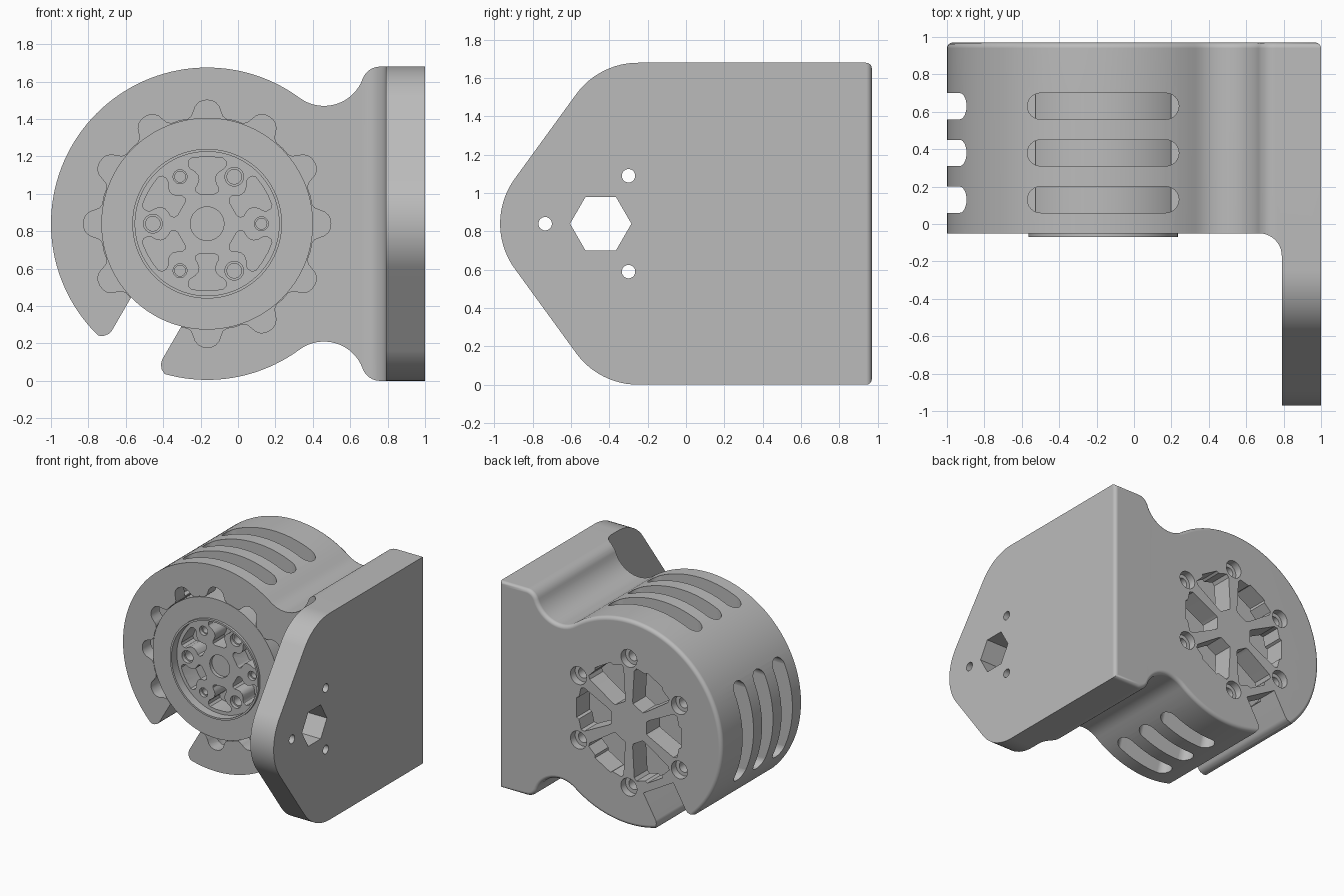
import bpy, bmesh
from math import sin, cos, radians, pi
from mathutils import Matrix, Vector

cube = bpy.data.objects.get("Cube")
if cube:
    bpy.data.objects.remove(cube, do_unlink=True)

grey = bpy.data.materials.new("plain grey")
grey.use_nodes = True
grey.diffuse_color = (0.5, 0.5, 0.5, 1)
grey.node_tree.nodes["Principled BSDF"].inputs["Base Color"].default_value = grey.diffuse_color

CX, CZ, R = -0.165, 0.84, 0.835      # motor axis and housing radius
FRONT, BACK, TOP = -0.05, 0.97, 1.68


def arc(cx, cy, r, a0, a1, n):
    return [(cx + r * cos(radians(a0 + (a1 - a0) * i / n)),
             cy + r * sin(radians(a0 + (a1 - a0) * i / n))) for i in range(n + 1)]


def circle(cx, cy, r, n=32):
    return arc(cx, cy, r, 0, 360, n)[:-1]


def around(angle, pts):
    """Place (outward, sideways) points around the motor axis."""
    c, s = cos(radians(angle)), sin(radians(angle))
    return [(CX + u * c - w * s, CZ + u * s + w * c) for u, w in pts]


def add_object(name, bm):
    bmesh.ops.recalc_face_normals(bm, faces=bm.faces)
    mesh = bpy.data.meshes.new(name)
    bm.to_mesh(mesh)
    bm.free()
    obj = bpy.data.objects.new(name, mesh)
    bpy.context.collection.objects.link(obj)
    mesh.materials.append(grey)
    return obj


def prism(name, pts, axis, lo, hi, bevel=0):
    """Extrude a flat outline along an axis, optionally rounding the far rim."""
    place = {"X": lambda p, d: (d, p[0], p[1]),
             "Y": lambda p, d: (p[0], d, p[1]),
             "Z": lambda p, d: (p[0], p[1], d)}[axis]
    bm = bmesh.new()
    near = [bm.verts.new(place(p, lo)) for p in pts]
    far = [bm.verts.new(place(p, hi)) for p in pts]
    bm.faces.new(near)
    cap = bm.faces.new(far)
    for i in range(len(pts)):
        j = (i + 1) % len(pts)
        bm.faces.new((near[i], near[j], far[j], far[i]))
    bmesh.ops.recalc_face_normals(bm, faces=bm.faces)
    if bevel:
        bmesh.ops.bevel(bm, geom=list(cap.edges), offset=bevel, segments=4,
                        profile=0.5, affect="EDGES")
    return add_object(name, bm)


def lathe(name, profile, steps=96):
    """Spin a (radius, y) profile around the motor axis."""
    bm = bmesh.new()
    verts = [bm.verts.new((CX + r, y, CZ)) for r, y in profile]
    edges = [bm.edges.new(pair) for pair in zip(verts, verts[1:])]
    bmesh.ops.spin(bm, geom=verts + edges, cent=(CX, 0, CZ), axis=(0, 1, 0),
                   angle=2 * pi, steps=steps)
    bmesh.ops.remove_doubles(bm, verts=bm.verts, dist=0.0001)
    return add_object(name, bm)


def activate(obj):
    bpy.ops.object.select_all(action="DESELECT")
    obj.select_set(True)
    bpy.context.view_layer.objects.active = obj


def cut(obj, cutters):
    activate(obj)
    for cutter in cutters:
        mod = obj.modifiers.new("cut", "BOOLEAN")
        mod.operation = "DIFFERENCE"
        mod.solver = "EXACT"
        mod.object = cutter
        bpy.ops.object.modifier_apply(modifier=mod.name)
        bpy.data.objects.remove(cutter, do_unlink=True)


def finish(obj):
    activate(obj)
    bpy.ops.object.shade_smooth_by_angle(angle=radians(32))
    mod = obj.modifiers.new("even normals", "WEIGHTED_NORMAL")
    mod.keep_sharp = True


# Housing: round body flowing through a neck into the mounting side
upper = [(1, TOP)] + arc(0.76, 1.58, 0.1, 90, 160, 8)
upper += arc(0.46, 1.69, 0.22, -20, -126.3, 16)[1:]
upper += arc(CX, CZ, R, 53.7, 180, 48)[1:]
lower = [(x, TOP - z) for x, z in reversed(upper[:-1])]
housing = prism("housing", upper + lower, "Y", -0.17, BACK, bevel=0.03)

# Front face set back, with a fillet against the mounting plate
step = [(-1.2, -0.3), (0.79, -0.3)] + arc(0.67, -0.17, 0.12, 0, 90, 10) + [(-1.2, FRONT)]
cutters = [prism("front_cutter", step, "Z", -0.2, 1.9)]

# Cavity with twelve rounded lobes
lobe = [(10.5, 0.568), (8.3, 0.58), (6.9, 0.605), (5.8, 0.63), (4, 0.65), (2, 0.659)]
half_lobe = [(-a, r) for a, r in lobe]
lobe_points = half_lobe + [(0, 0.661)] + [(a, r) for a, r in reversed(lobe)]
cavity = []
for k in range(12):
    for a, r in lobe_points + [(15, 0.57)]:
        cavity += around(30 * k + a, [(r, 0)])
cutters.append(prism("cavity_cutter", cavity, "Y", -0.3, 0.8))

# Slit with rounded lips
lip = [(0.53, 0.155), (0.75, 0.155), (0.775, 0.162), (0.797, 0.18), (0.812, 0.21), (1.1, 0.25)]
slit = lip + [(u, -w) for u, w in reversed(lip)]
cutters.append(prism("slit_cutter", around(240, slit), "Y", -0.3, 1.1))

# Cooling slots on the top, outer side and underside
for turn, half in ((0, 0.405), (-90, 0.405), (168, 0.25)):
    for y in (0.13, 0.38, 0.63):
        r = 0.07
        outline = arc(half - r, y, r, -90, 90, 12) + arc(r - half, y, r, 90, 270, 12)
        slot = prism("slot_cutter", outline, "Z", 0.45, 1.1)
        slot.data.transform(Matrix.Translation(Vector((CX, 0, CZ)))
                            @ Matrix.Rotation(radians(turn), 4, "Y"))
        cutters.append(slot)

# Back wall: wedge windows between spokes and counterbored screw holes
window = [(0.16, 0.05), (0.18, 0.065), (0.40, 0.175), (0.43, 0.17), (0.45, 0.09), (0.47, 0.08)]
window += [(u, -w) for u, w in reversed(window)]
for k in range(6):
    cutters.append(prism("window_cutter", around(60 * k, window), "Y", 0.75, 1.1))
    (x, z), = around(60 * k + 30, [(0.524, 0)])
    cutters.append(prism("bore_cutter", circle(x, z, 0.072), "Y", 0.91, 1.1))
    cutters.append(prism("screw_cutter", circle(x, z, 0.042), "Y", 0.75, 1.05))
cut(housing, cutters)
finish(housing)

# Mounting plate with a tapered, rounded nose
edge = [(-0.17, TOP)] + arc(-0.25, 1.28, 0.4, 90, 143, 12) + arc(-0.57, CZ, 0.4, 143, 180, 12)
edge += [(y, TOP - z) for y, z in reversed(edge[:-1])]
plate = prism("mounting_plate", edge, "X", 0.79, 1)
holes = [circle(-0.445, CZ, 0.16, 6)]
holes += [circle(y, z, 0.035) for y, z in ((-0.735, CZ), (-0.3, 1.09), (-0.3, 0.59))]
cut(plate, [prism("hole_cutter", h, "X", 0.6, 1.2) for h in holes])
finish(plate)

# Rotor: drum with a raised ring and a recessed face
rotor = lathe("rotor", [(0, 0), (0.385, 0), (0.385, -0.07), (0.4, -0.07), (0.4, FRONT),
                        (0.566, FRONT), (0.566, 0.72), (0, 0.72)])
pocket = [(0.16, 0.04), (0.17, 0.058), (0.19, 0.062), (0.21, 0.05), (0.235, 0.042), (0.26, 0.047),
          (0.28, 0.065), (0.295, 0.09), (0.31, 0.1), (0.335, 0.1), (0.35, 0.085)]
pocket += [(0.357, 0.03)]
pocket += [(u, -w) for u, w in reversed(pocket)]
cutters = [prism("hub_cutter", circle(CX, CZ, 0.09), "Y", -0.2, 0.03)]
for k in range(6):
    cutters.append(prism("pocket_cutter", around(60 * k + 30, pocket), "Y", -0.2, 0.15))
    (x, z), = around(60 * k, [(0.29, 0)])
    r = 0.05 if k % 2 else 0.037
    cutters.append(prism("bore_cutter", circle(x, z, r), "Y", -0.2, 0.03))
    cutters.append(prism("screw_cutter", circle(x, z, r * 0.78), "Y", -0.15, 0.1))
cut(rotor, cutters)
finish(rotor)
